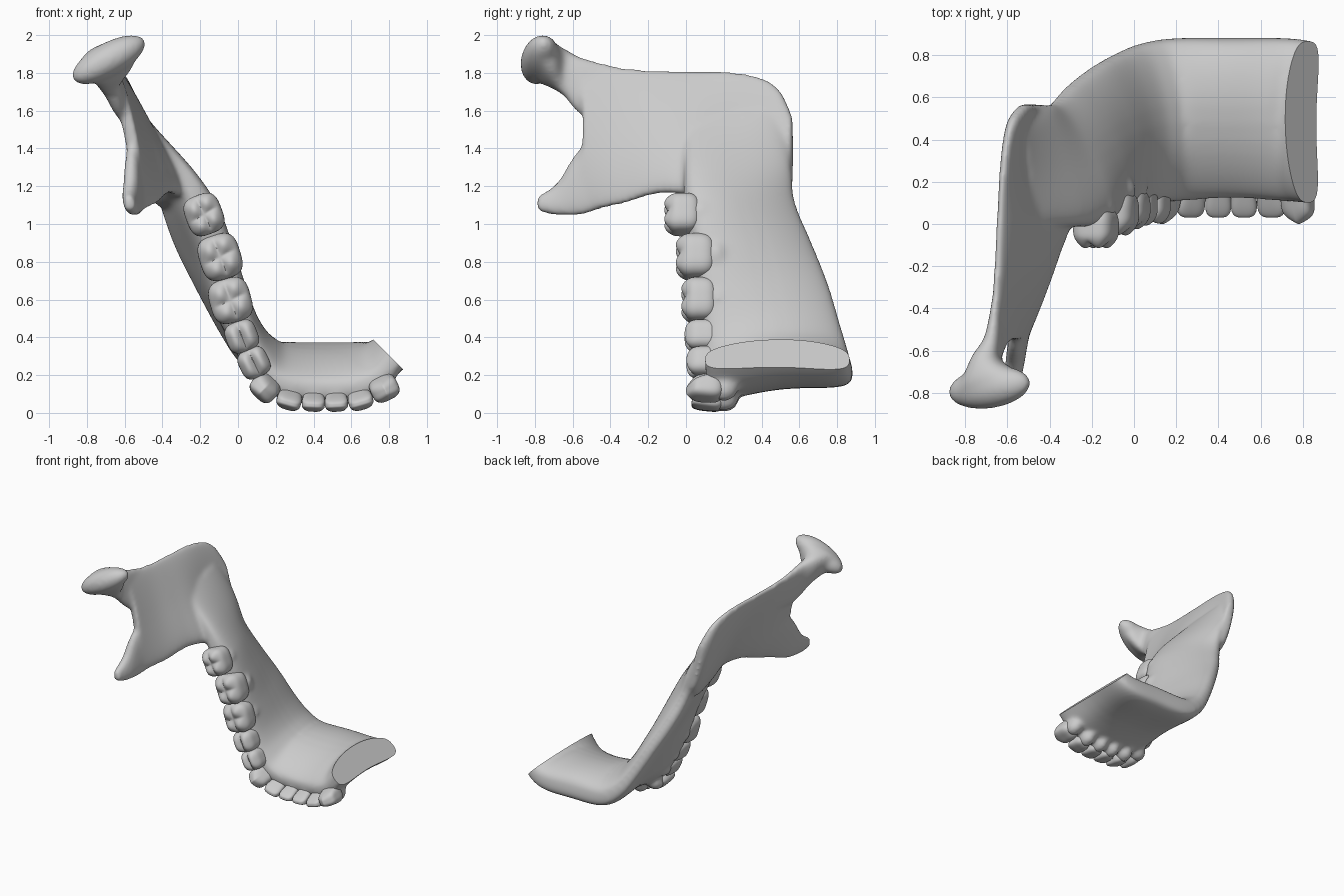
import bpy, bmesh, math
from mathutils import Vector, Matrix

if "Cube" in bpy.data.objects:
    bpy.data.objects.remove(bpy.data.objects["Cube"])


def spline(rows, steps):
    """Catmull-Rom interpolation of rows of numbers."""
    out, n = [], len(rows)
    for i in range(n - 1):
        a, b, c, d = (rows[max(0, min(n - 1, i + k))] for k in (-1, 0, 1, 2))
        for s in range(steps):
            t = s / steps
            out.append([0.5 * (2 * q + (r - p) * t + (2 * p - 5 * q + 4 * r - e) * t * t
                               + (3 * q - p - 3 * r + e) * t ** 3)
                        for p, q, r, e in zip(a, b, c, d)])
    return out + [list(rows[-1])]


def power(v, e):
    return math.copysign(abs(v) ** e, v)


def loft(bm, sections, blunt=0.75, steps=8, sides=40):
    """Section: end A xyz, end B xyz, half width at A, at B, sideways bow."""
    rows = spline(sections, steps)
    mids = [(Vector(r[0:3]) + Vector(r[3:6])) / 2 for r in rows]
    rings = []
    for i, r in enumerate(rows):
        tangent = mids[min(i + 1, len(mids) - 1)] - mids[max(i - 1, 0)]
        a, b = Vector(r[0:3]), Vector(r[3:6])
        side = tangent.cross(b - a).normalized()
        ring = []
        for k in range(sides):
            t = 2 * math.pi * k / sides
            f = (power(math.cos(t), 0.8) + 1) / 2
            w = r[6] + (r[7] - r[6]) * f
            off = w * power(math.sin(t), blunt) + r[8] * math.sin(math.pi * f)
            ring.append(bm.verts.new(a.lerp(b, f) + side * off))
        rings.append(ring)
    for p, q in zip(rings, rings[1:]):
        for k in range(sides):
            j = (k + 1) % sides
            bm.faces.new((p[k], p[j], q[j], q[k]))
    bm.faces.new(rings[0][::-1])
    bm.faces.new(rings[-1])


def ellipsoid(bm, center, axes, radii):
    m = Matrix([Vector(a) * r for a, r in zip(axes, radii)]).transposed().to_4x4()
    bmesh.ops.create_icosphere(bm, subdivisions=4, radius=1,
                               matrix=Matrix.Translation(center) @ m)


def make_object(name, bm):
    me = bpy.data.meshes.new(name)
    bm.to_mesh(me)
    bm.free()
    ob = bpy.data.objects.new(name, me)
    bpy.context.collection.objects.link(ob)
    bpy.ops.object.select_all(action='DESELECT')
    ob.select_set(True)
    bpy.context.view_layer.objects.active = ob
    return ob


# Tooth row: x, z, tip y, height, half length, half depth, kind
MID = 0.46
right = [
    (-0.18, 1.05, -0.12, 0.2, 0.108, 0.098, 'molar'),
    (-0.095, 0.825, -0.06, 0.22, 0.12, 0.11, 'molar'),
    (-0.04, 0.595, -0.03, 0.2, 0.118, 0.11, 'molar'),
    (0.02, 0.405, -0.01, 0.2, 0.083, 0.085, 'premolar'),
    (0.085, 0.265, 0.0, 0.2, 0.08, 0.08, 'premolar'),
    (0.15, 0.14, 0.0, 0.2, 0.075, 0.085, 'canine'),
    (0.275, 0.08, 0.03, 0.17, 0.07, 0.072, 'incisor'),
    (0.40, 0.068, 0.03, 0.17, 0.065, 0.068, 'incisor')]
teeth = right + [(2 * MID - t[0],) + t[1:] for t in right[:4:-1]]


def tooth_frame(i):
    a, b = teeth[max(i - 1, 0)], teeth[min(i + 1, len(teeth) - 1)]
    along = Vector((b[0] - a[0], 0, b[1] - a[1])).normalized()
    return along, Vector((-along.z, 0, along.x))


# Body of the jaw, from the angle round the chin
bone = bmesh.new()
half = [
    (-0.49, 0.0, 1.52, -0.54, 0.48, 1.60, 0.03, 0.03, 0.0),
    (-0.27, -0.01, 1.25, -0.44, 0.55, 1.33, 0.08, 0.055, 0.0),
    (-0.17, 0.0, 1.06, -0.385, 0.575, 1.11, 0.12, 0.065, 0.02),
    (-0.09, 0.04, 0.83, -0.305, 0.66, 0.90, 0.12, 0.075, 0.03),
    (-0.03, 0.07, 0.60, -0.185, 0.75, 0.68, 0.118, 0.08, 0.03),
    (0.03, 0.09, 0.41, -0.055, 0.82, 0.45, 0.105, 0.085, 0.04),
    (0.105, 0.10, 0.265, 0.055, 0.86, 0.31, 0.102, 0.105, 0.055),
    (0.22, 0.11, 0.15, 0.20, 0.88, 0.235, 0.10, 0.13, 0.07)]
center = [(MID, 0.125, 0.115, MID, 0.88, 0.235, 0.095, 0.14, 0.067)]
far = [(2 * MID - s[0], s[1], s[2], 2 * MID - s[3]) + s[4:] for s in half[:4:-1]]
loft(bone, half + center + far, blunt=0.6)

# Ramus plate
loft(bone, [
    (-0.52, 0.565, 1.57, -0.43, 0.565, 1.2, 0.035, 0.035, 0.0),
    (-0.585, 0.48, 1.73, -0.41, 0.48, 1.1, 0.045, 0.055, -0.01),
    (-0.62, 0.30, 1.80, -0.36, 0.30, 1.1, 0.042, 0.065, -0.02),
    (-0.64, 0.05, 1.81, -0.31, 0.05, 1.15, 0.04, 0.07, -0.015),
    (-0.65, -0.15, 1.815, -0.37, -0.15, 1.16, 0.04, 0.06, 0.0),
    (-0.66, -0.35, 1.83, -0.44, -0.35, 1.10, 0.04, 0.045, 0.01),
    (-0.67, -0.54, 1.86, -0.52, -0.54, 1.07, 0.035, 0.035, 0.025)])

# Coronoid process
loft(bone, [
    (-0.55, -0.30, 1.5, -0.44, -0.30, 1.13, 0.02, 0.02, 0.0),
    (-0.567, -0.54, 1.42, -0.525, -0.54, 1.05, 0.04, 0.04, 0.0),
    (-0.585, -0.68, 1.22, -0.55, -0.68, 1.045, 0.04, 0.04, 0.0),
    (-0.585, -0.79, 1.145, -0.57, -0.79, 1.07, 0.03, 0.03, 0.0)])

# Neck and condyle
loft(bone, [
    (-0.65, -0.25, 1.81, -0.59, -0.30, 1.55, 0.02, 0.02, 0.0),
    (-0.68, -0.53, 1.875, -0.62, -0.53, 1.56, 0.045, 0.04, 0.0),
    (-0.72, -0.64, 1.925, -0.67, -0.65, 1.68, 0.08, 0.06, 0.0),
    (-0.73, -0.73, 1.95, -0.65, -0.75, 1.76, 0.15, 0.14, 0.0),
    (-0.72, -0.78, 1.94, -0.65, -0.78, 1.79, 0.16, 0.16, 0.0)])
d = Vector((0.87, 0.1, 0.48)).normalized()
ellipsoid(bone, (-0.685, -0.775, 1.87),
          (d, d.cross((0, 1, 0)).normalized(), Vector((0, 1, 0))), (0.22, 0.09, 0.10))

# Root swellings of the gum ridge
for i, (x, z, tip, h, hl, hd, kind) in enumerate(teeth):
    along, across = tooth_frame(i)
    ellipsoid(bone, (x, tip + h, z), (along, across, Vector((0, 1, 0))),
              (hl * 0.85, hd * 0.97, 0.08))

bmesh.ops.recalc_face_normals(bone, faces=bone.faces)
jaw = make_object('jaw_bone', bone)
mod = jaw.modifiers.new('fuse', 'REMESH')
mod.mode = 'VOXEL'
mod.voxel_size = 0.013
mod = jaw.modifiers.new('soften', 'SMOOTH')
mod.factor = 0.5
mod.iterations = 22
bpy.ops.object.convert(target='MESH')

# Flat slice beyond the far canine
bm = bmesh.new()
bm.from_mesh(jaw.data)
CUT = 1.105
bmesh.ops.bisect_plane(bm, geom=bm.verts[:] + bm.edges[:] + bm.faces[:],
                       plane_co=(0.8, 0, CUT - 0.8), plane_no=(1, 0, 1))
gone = [v for v in bm.verts if v.co.x > 0.3 and v.co.x + v.co.z > CUT + 1e-4]
bmesh.ops.delete(bm, geom=gone, context='VERTS')
rim = [e for e in bm.edges if e.is_boundary]
bmesh.ops.holes_fill(bm, edges=rim, sides=0)
bm.to_mesh(jaw.data)
bm.free()
bpy.ops.object.shade_smooth_by_angle(angle=math.radians(40))

# Teeth: rounded blocks shaped by kind
for i, (x, z, tip, h, hl, hd, kind) in enumerate(teeth):
    along, across = tooth_frame(i)
    bm = bmesh.new()
    bmesh.ops.create_icosphere(bm, subdivisions=5, radius=1)
    for vert in bm.verts:
        p = vert.co
        n = 3.2
        u, v, w = p / sum(abs(c) ** n for c in p) ** (1 / n)
        top = max(0.0, w) ** 2
        rise = (w + 1) / 2
        if kind == 'molar':
            s = abs(math.sin(math.pi * (u + 0.15 * v)) * math.sin(math.pi * (v - 0.1 * u)))
            w -= 0.26 * (1 - s) * top
            v *= 1 - 0.15 * top
        elif kind == 'premolar':
            w -= 0.3 * (1 - abs(math.sin(math.pi * v)) * (1 - 0.5 * u * u)) * top
        elif kind == 'canine':
            w -= 0.35 * abs(u) * top
            v = v * (1 - 0.5 * rise) - 0.3 * rise
        else:
            u *= 0.85 + 0.15 * rise
            v = v * (1 - 0.65 * rise) - 0.4 * rise
        vert.co = (Vector((x, tip + h / 2, z)) + along * u * hl + across * v * hd
                   - Vector((0, w * h / 2, 0)))
    bmesh.ops.recalc_face_normals(bm, faces=bm.faces)
    make_object(f'{kind}_{i + 1}', bm)
    bpy.ops.object.shade_smooth_by_angle(angle=math.radians(50))
